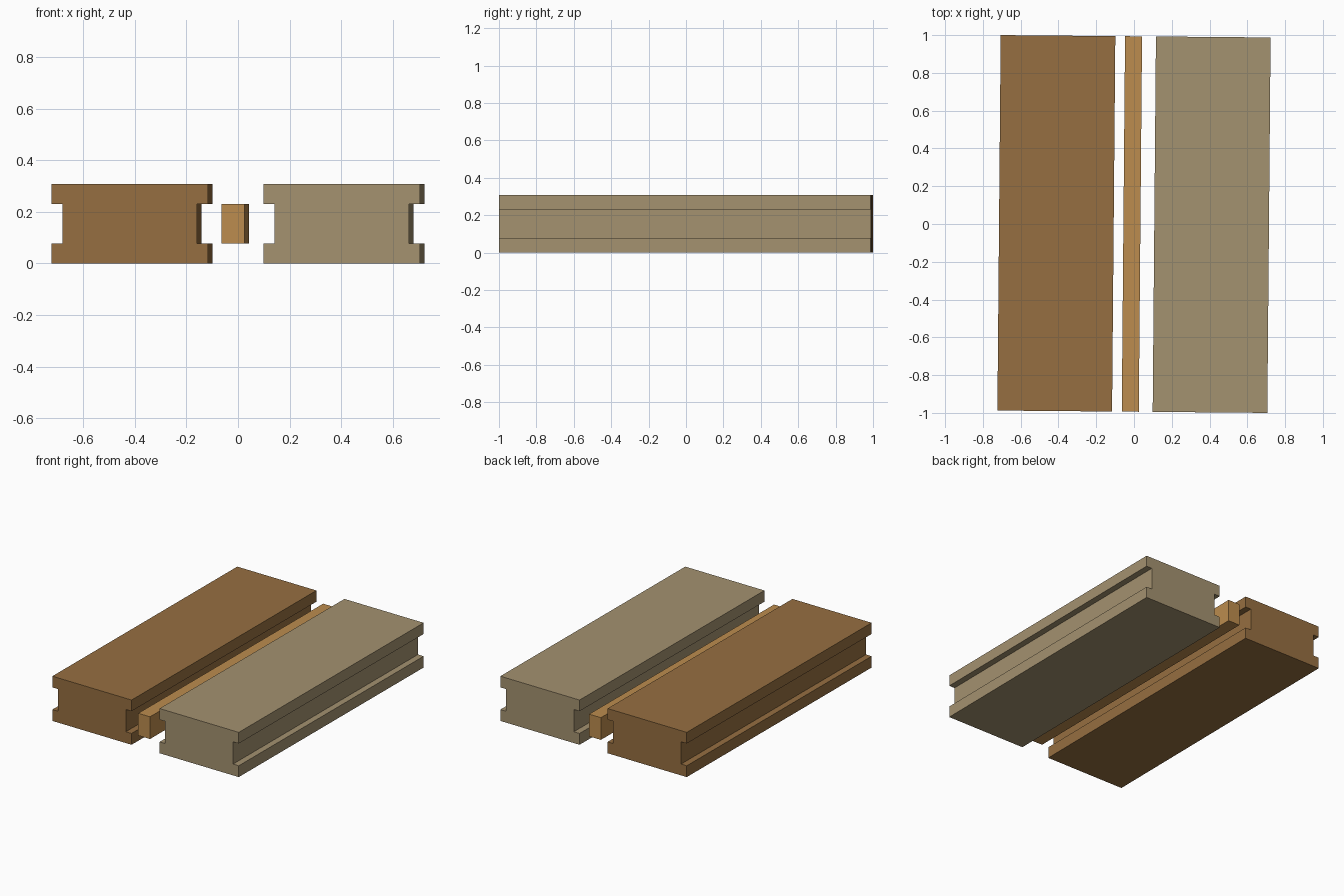
import bpy, bmesh, math
from mathutils import Matrix

cube = bpy.data.objects.get("Cube")
if cube:
    bpy.data.objects.remove(cube, do_unlink=True)

LENGTH = 1.9875
HEIGHT = 0.308
WIDTH = 0.607
GROOVE_DEPTH = 0.0435
GROOVE_LOW, GROOVE_HIGH = 0.078, 0.231
TURN = Matrix.Rotation(math.radians(-0.5), 4, "Z")


def material(name, rgb):
    linear = [((c / 255 + 0.055) / 1.055) ** 2.4 for c in rgb] + [1]
    mat = bpy.data.materials.new(name)
    mat.use_nodes = True
    mat.diffuse_color = linear
    mat.node_tree.nodes["Principled BSDF"].inputs["Base Color"].default_value = linear
    return mat


def extrude_profile(name, profile, x, mat):
    """Extrude a closed x-z profile along y, then turn it with the whole set."""
    bm = bmesh.new()
    face = bm.faces.new([bm.verts.new((px + x, -LENGTH / 2, pz)) for px, pz in profile])
    result = bmesh.ops.extrude_face_region(bm, geom=[face])
    verts = [v for v in result["geom"] if isinstance(v, bmesh.types.BMVert)]
    bmesh.ops.translate(bm, verts=verts, vec=(0, LENGTH, 0))
    bmesh.ops.recalc_face_normals(bm, faces=bm.faces)
    bm.transform(TURN)
    mesh = bpy.data.meshes.new(name)
    bm.to_mesh(mesh)
    bm.free()
    mesh.materials.append(mat)
    obj = bpy.data.objects.new(name, mesh)
    bpy.context.collection.objects.link(obj)


# Board section: one grooved side, mirrored for the other
edge, inner = WIDTH / 2, WIDTH / 2 - GROOVE_DEPTH
side = [(edge, 0), (edge, GROOVE_LOW), (inner, GROOVE_LOW),
        (inner, GROOVE_HIGH), (edge, GROOVE_HIGH), (edge, HEIGHT)]
board = side + [(-x, z) for x, z in reversed(side)]

# Loose tongue section
half = 0.045
tongue = [(-half, GROOVE_LOW), (half, GROOVE_LOW), (half, GROOVE_HIGH), (-half, GROOVE_HIGH)]

extrude_profile("right_board", board, -0.411, material("brown wood", (150, 111, 65)))
extrude_profile("left_board", board, 0.411, material("pale wood", (164, 146, 112)))
extrude_profile("loose_tongue", tongue, -0.011, material("golden wood", (188, 140, 78)))
